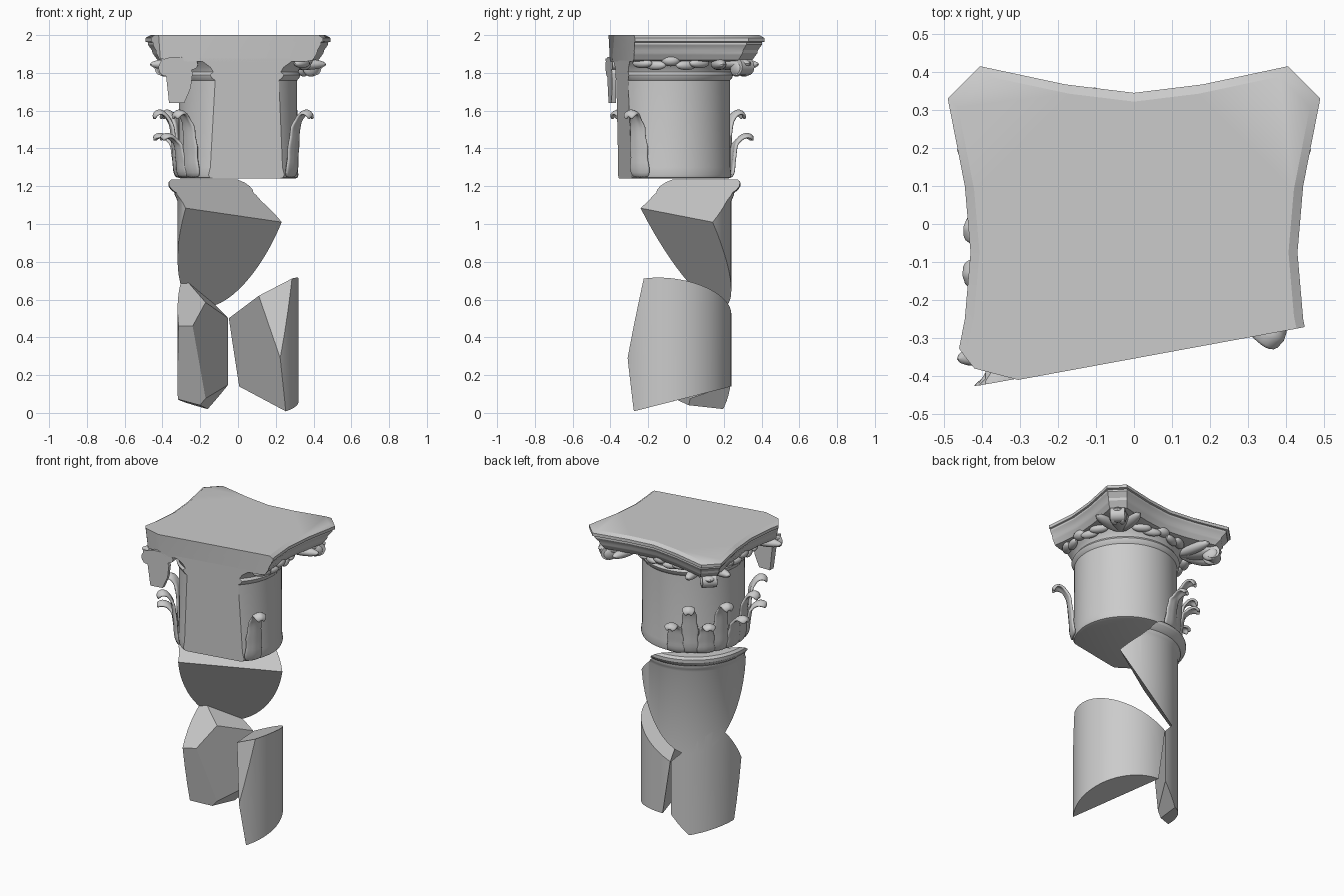
import bpy, bmesh
from math import sin, cos, pi, radians
from mathutils import Vector, Matrix

cube = bpy.data.objects.get("Cube")
if cube:
    bpy.data.objects.remove(cube)

AXIS_Y = -0.08   # column axis
RADIUS = 0.32

stone = bpy.data.materials.new("grey stone")
stone.use_nodes = True
stone.diffuse_color = (0.6, 0.6, 0.6, 1)
stone.node_tree.nodes["Principled BSDF"].inputs["Base Color"].default_value = (0.6, 0.6, 0.6, 1)


def loft(rings):
    """Closed solid through rings of equal length, capped at both ends."""
    bm = bmesh.new()
    rows = [[bm.verts.new(p) for p in ring] for ring in rings]
    for a, b in zip(rows, rows[1:]):
        for i in range(len(a)):
            j = (i + 1) % len(a)
            bm.faces.new((a[i], a[j], b[j], b[i]))
    bm.faces.new(rows[0])
    bm.faces.new(rows[-1])
    bmesh.ops.recalc_face_normals(bm, faces=bm.faces)
    return bm


def lathe(profile, sides=64):
    return loft([[(r * cos(2 * pi * i / sides), AXIS_Y + r * sin(2 * pi * i / sides), z)
                  for i in range(sides)] for r, z in profile])


def cut(bm, p, q, r, keep):
    """Slice with the plane through p, q, r; keep the side holding the point keep."""
    p, q, r, keep = map(Vector, (p, q, r, keep))
    n = (q - p).cross(r - p).normalized()
    if n.dot(keep - p) > 0:
        n = -n
    bmesh.ops.bisect_plane(bm, geom=bm.verts[:] + bm.edges[:] + bm.faces[:],
                           plane_co=p, plane_no=n, clear_outer=True)
    rim = [e for e in bm.edges if e.is_boundary]
    if rim:
        bmesh.ops.holes_fill(bm, edges=rim, sides=0)
    bmesh.ops.recalc_face_normals(bm, faces=bm.faces)


def finish(bm, name, angle=30):
    mesh = bpy.data.meshes.new(name)
    bm.to_mesh(mesh)
    bm.free()
    mesh.materials.append(stone)
    ob = bpy.data.objects.new(name, mesh)
    bpy.context.collection.objects.link(ob)
    bpy.ops.object.select_all(action='DESELECT')
    ob.select_set(True)
    bpy.context.view_layer.objects.active = ob
    bpy.ops.object.shade_smooth_by_angle(angle=radians(angle))
    return ob


MIDDLE = (0, 0, 1.6)


def front_break(bm):
    cut(bm, (0, -0.33, 1.24), (1, -0.146, 1.24), (0, -0.354, 2), MIDDLE)


# Capital drum with a lip and a flare
drum = lathe([(0.3, 1.24), (0.315, 1.245), (0.32, 1.26), (0.315, 1.3), (0.313, 1.76), (0.325, 1.775),
              (0.33, 1.79), (0.32, 1.805), (0.33, 1.83), (0.37, 1.875)])
front_break(drum)
finish(drum, "capital_drum")

# Abacus: concave sides, clipped corners, stepped moulding
quarter = [(0.43, 0), (0.445, 0.175), (0.49, 0.405), (0.405, 0.49), (0.18, 0.442), (0, 0.42)]
half = quarter + [(-x, y) for x, y in quarter[-2::-1]]
outline = half + [(x, -y) for x, y in half[-2:0:-1]]
steps = [(0.78, 1.86), (0.87, 1.868), (0.91, 1.895), (0.925, 1.905), (0.93, 1.92), (0.96, 1.94),
         (0.975, 1.95), (0.975, 1.962), (1, 1.965), (1, 1.985), (0.945, 2)]
abacus = loft([[(x * s, AXIS_Y + 0.005 + y * s, z) for x, y in outline] for s, z in steps])
front_break(abacus)
cut(abacus, (-0.42, -0.38, 2), (-0.305, -0.41, 2), (-0.41, -0.37, 1.86), MIDDLE)
cut(abacus, (-0.46, -0.33, 2), (-0.42, -0.38, 2), (-0.45, -0.32, 1.86), MIDDLE)
finish(abacus, "abacus")


# Scrolls under the corners and small ornaments along the sides
def blob(bm, angle, r, z, size, turn=0):
    a = radians(angle)
    place = (Matrix.Translation((r * cos(a), AXIS_Y + r * sin(a), z))
             @ Matrix.Rotation(a + radians(turn), 4, 'Z') @ Matrix.Diagonal((*size, 1)))
    bmesh.ops.create_uvsphere(bm, u_segments=20, v_segments=12, radius=1, matrix=place)


def scroll_roll(bm, angle, r, z):
    a = radians(angle)
    place = (Matrix.Translation((r * cos(a), AXIS_Y + r * sin(a), z))
             @ Matrix.Rotation(a, 4, 'Z') @ Matrix.Rotation(pi / 2, 4, 'X'))
    bmesh.ops.create_cone(bm, cap_ends=True, segments=20, radius1=0.045, radius2=0.045,
                          depth=0.09, matrix=place)


for name, angle in (("back_left", 45), ("back_right", 135), ("front_right", 225)):
    bm = bmesh.new()
    blob(bm, angle, 0.45, 1.85, (0.14, 0.06, 0.035))
    scroll_roll(bm, angle, 0.535, 1.832)
    for side in (-1, 1):
        blob(bm, angle + side * 9, 0.43, 1.845, (0.12, 0.035, 0.03), side * 25)
        blob(bm, angle + side * 3, 0.52, 1.825, (0.05, 0.025, 0.045), side * 8)
    front_break(bm)
    finish(bm, name + "_scroll")

for name, angle, r in (("left", 0, 0.36), ("back", 90, 0.35), ("right", 180, 0.36)):
    bm = bmesh.new()
    blob(bm, angle, r, 1.865, (0.035, 0.05, 0.03))
    for side in (-1, 1):
        blob(bm, angle + side * 13, r, 1.84, (0.025, 0.06, 0.025), side * 12)
        blob(bm, angle + side * 24, r + 0.01, 1.85, (0.03, 0.06, 0.025), side * 10)
    finish(bm, name + "_side_ornament")

# Hanging fragment of the broken front scroll
shape = [(-0.39, 1.87), (-0.365, 1.64), (-0.285, 1.64), (-0.25, 1.72), (-0.24, 1.8), (-0.27, 1.87)]
shard = loft([[(x, y, z) for x, z in shape] for y in (-0.45, -0.37)])
front_break(shard)
finish(shard, "hanging_scroll_fragment")


# Acanthus leaves: a scalloped strip that climbs the drum and curls over
def leaf(name, angle, height):
    spine = [(0.315, 0), (0.33, 0.15), (0.33, 0.3), (0.335, 0.45), (0.34, 0.6), (0.345, 0.75),
             (0.36, 0.88), (0.385, 0.98), (0.415, 1), (0.435, 0.96), (0.44, 0.9)]
    widths = [0.05, 0.065, 0.045, 0.062, 0.04, 0.052, 0.03, 0.035, 0.042, 0.035, 0.015]
    bm = bmesh.new()
    rows = []
    for (r, t), w in zip(spine, widths):
        row = []
        for k in (-1, -0.5, 0, 0.5, 1):
            a = radians(angle) + k * w / r
            rr = r + 0.012 * (1 - abs(k)) + 0.008 * (abs(k) == 1)
            row.append(bm.verts.new((rr * cos(a), AXIS_Y + rr * sin(a),
                                     1.245 + t * height - 0.02 * abs(k) * (t > 0.8))))
        rows.append(row)
    for a, b in zip(rows, rows[1:]):
        for i in range(4):
            bm.faces.new((a[i], a[i + 1], b[i + 1], b[i]))
    ob = finish(bm, name, 80)
    thick = ob.modifiers.new("thickness", 'SOLIDIFY')
    thick.thickness = 0.018
    thick.offset = 0
    ob.modifiers.new("rounding", 'SUBSURF').levels = 1
    ob.modifiers["rounding"].render_levels = 1


for i, angle in enumerate((121, 154, 187, 222, -30)):
    leaf(f"tall_leaf_{i + 1}", angle, 0.36)
for i, angle in enumerate((106, 138, 171, 206)):
    leaf(f"short_leaf_{i + 1}", angle, 0.235)

# Middle shaft fragment with its neck ring
neck = lathe([(RADIUS, 0.4), (RADIUS, 1.12), (0.328, 1.14), (0.335, 1.155), (0.335, 1.165), (0.355, 1.18),
              (0.368, 1.2), (0.368, 1.22), (0.355, 1.235)])
inside = (-0.2, 0.15, 1.08)
tip, side, foot = (-0.25, -0.22, 1.08), (0.23, 0.14, 1.01), (-0.1, 0.23, 0.57)
cut(neck, tip, side, (-0.18, 0.1, 1.235), inside)
cut(neck, tip, side, foot, inside)
finish(neck, "middle_shaft_fragment")

# Lower left shaft fragment
lower = lathe([(RADIUS, -0.2), (RADIUS, 1)])
inside = (0.2, 0.05, 0.4)
seam_top, seam_low = (-0.05, 0.24, 0.5), (-0.05, 0.24, 0.15)
toe, knee, crest = (0.25, -0.27, 0.01), (0.22, -0.305, 0.3), (0.11, -0.168, 0.62)
cut(lower, seam_top, toe, knee, inside)
cut(lower, knee, (0.28, -0.235, 0.66), crest, inside)
cut(lower, crest, (0.31, -0.1, 0.71), seam_top, inside)
cut(lower, toe, (-0.25, -0.27, 0.01), (0, 0.24, 0.14), inside)
finish(lower, "lower_left_shaft_fragment", 25)

# Lower right shaft fragment
lower = lathe([(RADIUS, -0.2), (RADIUS, 1)])
inside = (-0.25, 0.06, 0.35)
brow, inner, peak = (-0.315, -0.14, 0.46), (-0.24, -0.1, 0.46), (-0.28, 0.05, 0.71)
heel, base, hollow = (-0.31, -0.05, 0.07), (-0.16, 0.2, 0.02), (-0.22, -0.07, 0.05)
cut(lower, seam_top, seam_low, inner, inside)
cut(lower, brow, inner, heel, inside)
cut(lower, brow, inner, peak, inside)
cut(lower, (-0.19, 0, 0.6), peak, seam_top, inside)
cut(lower, heel, base, hollow, inside)
cut(lower, base, seam_low, hollow, inside)
finish(lower, "lower_right_shaft_fragment", 25)
